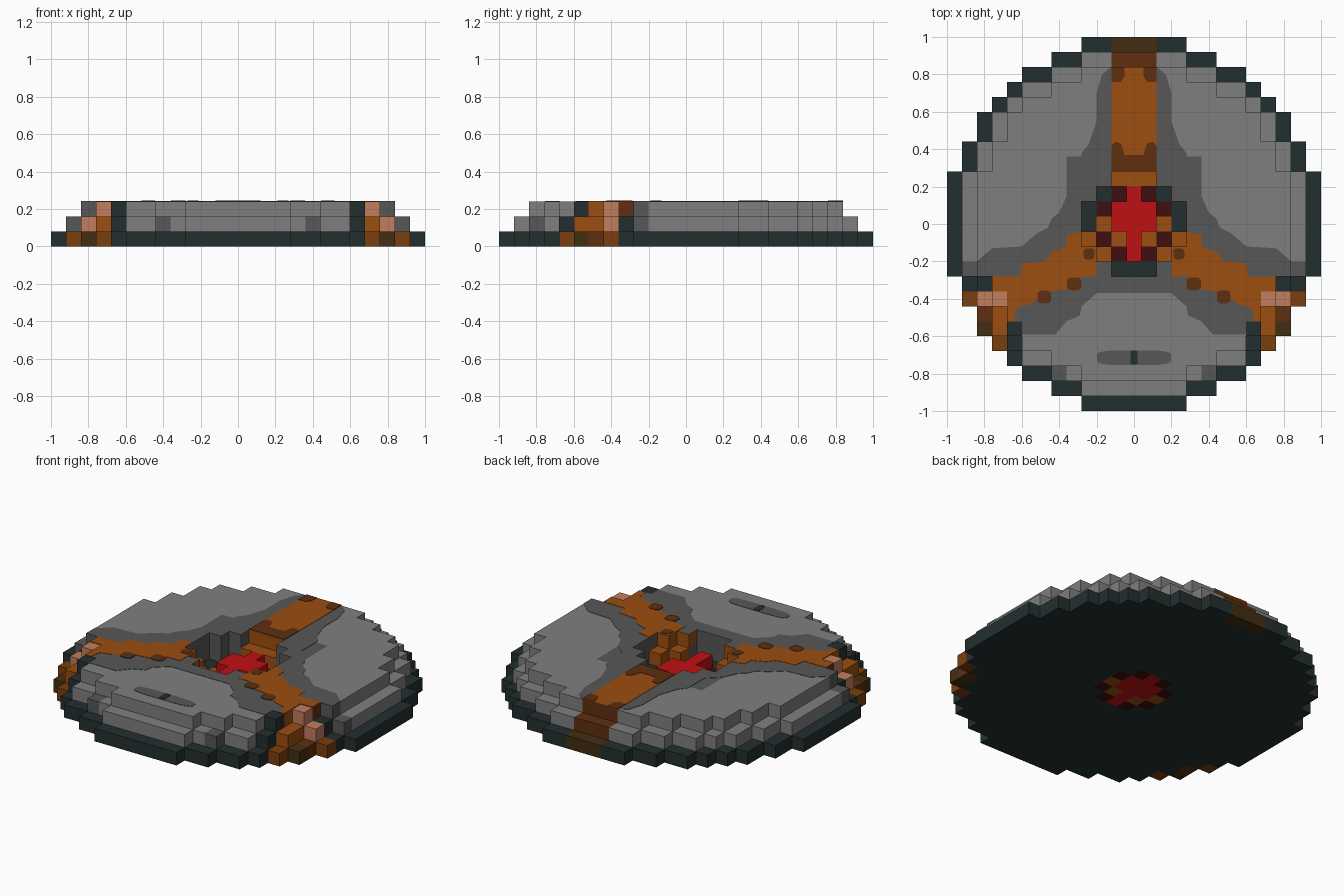
import bpy, bmesh, math
from mathutils import Vector

cube = bpy.data.objects.get("Cube")
if cube:
    bpy.data.objects.remove(cube, do_unlink=True)

U = 0.08          # block size
COLOURS = {       # sRGB 0-255
    "light_grey": (127, 127, 127), "dark_grey": (87, 87, 87),
    "charcoal": (35, 47, 47), "orange": (156, 78, 16),
    "rust": (122, 62, 14), "brown": (94, 47, 16),
    "olive_brown": (68, 46, 18), "peach": (194, 125, 95),
    "maroon": (62, 14, 16), "red": (192, 16, 19),
}


def linear(v):
    v /= 255
    return v / 12.92 if v <= 0.04045 else ((v + 0.055) / 1.055) ** 2.4


MATS = {}
for name, rgb in COLOURS.items():
    m = bpy.data.materials.new(name)
    m.use_nodes = True
    col = tuple(linear(c) for c in rgb) + (1.0,)
    m.diffuse_color = col
    bsdf = next(n for n in m.node_tree.nodes if n.type == 'BSDF_PRINCIPLED')
    bsdf.inputs["Base Color"].default_value = col
    bsdf.inputs["Roughness"].default_value = 0.8
    MATS[name] = m


def finish(name, bm, colours):
    me = bpy.data.meshes.new(name)
    bm.to_mesh(me)
    bm.free()
    for c in colours:
        me.materials.append(MATS[c])
    ob = bpy.data.objects.new(name, me)
    bpy.context.collection.objects.link(ob)
    return ob


# Stepped disc: half widths in blocks per row, for the three layers
ROWS = [
    [12, 12, 12, 12, 11, 11, 10, 10, 9, 8, 7, 5, 3],
    [11, 11, 11, 11, 10, 10, 9, 9, 8, 7, 5, 3],
    [10, 10, 10, 10, 9, 9, 8, 8, 7, 5, 3],
]


def in_well(i, j):
    a, b = abs(i), abs(j)
    return (a <= 1 and b <= 3) or (a <= 2 and b <= 2) or (a <= 3 and b <= 1)


cells = {}
for k, rows in enumerate(ROWS):
    for j in range(1 - len(rows), len(rows)):
        w = rows[abs(j)]
        for i in range(-w, w + 1):
            if k and in_well(i, j):
                continue
            if k == 0:
                colour = "charcoal"
            elif max(abs(i), abs(j)) <= 4:
                colour = "dark_grey"       # walls of the centre well
            else:
                colour = "light_grey"
            cells[i, j, k] = colour


def paint(colour, *spots):
    """Set blocks on both sides of the mirror plane."""
    for i, j, k in spots:
        for s in (-1, 1):
            cells[s * i, j, k] = colour


# Red core and the blocks around it in the well
for j in (-1, 0, 1):
    paint("red", (0, j, 0), (1, j, 0))
paint("red", (0, 2, 0), (0, -2, 0))
paint("red", (0, 2, 1), (0, 1, 1), (0, 0, 1), (0, -1, 1), (0, -2, 1),
      (1, 0, 1), (1, 1, 1))
paint("maroon", (2, 1, 0), (1, 2, 0), (1, -2, 0), (2, -1, 0))
paint("orange", (2, 0, 0), (1, -1, 0))
paint("orange", (0, 3, 1), (1, 3, 1), (3, -1, 1), (2, -2, 1))
# Inner ends of the bands
paint("orange", (0, 4, 2), (1, 4, 2), (2, -3, 2), (3, -2, 2))
# Outer end of the rear band
for i in (0, 1):
    paint("brown", (i, 10, 2), (i, 11, 1))
    paint("olive_brown", (i, 12, 0))
# Outer ends of the two front bands
paint("peach", (9, -5, 2), (10, -5, 1))
paint("orange", (8, -6, 2), (9, -6, 1), (9, -7, 1))
paint("rust", (11, -5, 0), (9, -8, 0))
paint("brown", (9, -4, 2), (10, -6, 0))
paint("olive_brown", (10, -7, 0))
paint("charcoal", (8, -7, 2), (8, -8, 1), (10, -4, 1))
paint("dark_grey", (10, -3, 2), (11, -3, 1), (5, -10, 1))

DIRS = [(1, 0, 0), (-1, 0, 0), (0, 1, 0), (0, -1, 0), (0, 0, 1), (0, 0, -1)]


def build_blocks(name, keep):
    """Mesh the outer faces of the chosen blocks."""
    bm = bmesh.new()
    part = [c for c in cells if keep(c)]
    used = sorted({cells[c] for c in part})
    for c in part:
        mid = Vector((c[0], c[1], c[2] + 0.5)) * U
        for d in DIRS:
            if (c[0] + d[0], c[1] + d[1], c[2] + d[2]) in cells:
                continue
            n = Vector(d)
            u = Vector((d[1], d[2], d[0]))
            v = n.cross(u)
            h = U / 2
            f = bm.faces.new([bm.verts.new(mid + h * (n + a * u + b * v))
                              for a, b in ((-1, -1), (1, -1), (1, 1), (-1, 1))])
            f.material_index = used.index(cells[c])
    bmesh.ops.remove_doubles(bm, verts=bm.verts, dist=1e-4)
    finish(name, bm, used)


def is_core(c):
    return cells[c] in ("red", "maroon")


build_blocks("core", is_core)
for k, name in enumerate(("base_layer", "middle_layer", "top_layer")):
    build_blocks(name, lambda c: c[2] == k and not is_core(c))


# Painted markings: thin plates on the top face
def plate(name, colour, pts, level=1, mirror=False):
    bm = bmesh.new()
    z0, z1 = 3 * U, 3 * U + 0.002 * level
    for s in ((1, -1) if mirror else (1,)):
        lo = [bm.verts.new((s * x, y, z0)) for x, y in pts]
        hi = [bm.verts.new((s * x, y, z1)) for x, y in pts]
        bm.faces.new(lo)
        bm.faces.new(hi)
        for a in range(len(pts)):
            b = (a + 1) % len(pts)
            bm.faces.new((lo[a], lo[b], hi[b], hi[a]))
    bmesh.ops.recalc_face_normals(bm, faces=bm.faces)
    bmesh.ops.triangulate(bm, faces=[f for f in bm.faces if len(f.verts) > 4])
    finish(name, bm, [colour])


def blob(cx, cy, rx, ry, n=12, p=0.6):
    out = []
    for a in range(n):
        t = math.tau * (a + 0.5) / n
        c, s = math.cos(t), math.sin(t)
        out.append((cx + rx * math.copysign(abs(c) ** p, c),
                    cy + ry * math.copysign(abs(s) ** p, s)))
    return out


plate("band_shadow_border", "dark_grey", [
    (.12, .84), (.17, .8), (.2, .7), (.2, .55), (.24, .43), (.28, .38),
    (.28, .22), (.36, .15), (.4, .06), (.44, .03), (.46, -.02), (.52, -.05),
    (.6, -.12), (.76, -.13), (.84, -.2), (.84, -.28), (.76, -.28),
    (.68, -.36), (.68, -.52), (.6, -.52), (.6, -.59), (.42, -.59),
    (.36, -.52), (.29, -.49), (.28, -.44), (.2, -.37), (0, -.37), (0, -.28),
    (.12, -.28), (.12, -.2), (.2, -.2), (.2, -.12), (.28, -.12), (.28, .12),
    (.2, .12), (.2, .2), (.12, .2)], 1, True)
plate("front_band", "orange", [
    (.28, -.04), (.36, -.06), (.36, -.12), (.44, -.15), (.48, -.2),
    (.6, -.21), (.61, -.28), (.76, -.28), (.76, -.36), (.68, -.36),
    (.68, -.52), (.64, -.52), (.63, -.45), (.56, -.43), (.45, -.36),
    (.36, -.35), (.28, -.28), (.2, -.28), (.2, -.2), (.2, -.12),
    (.28, -.12)], 2, True)
plate("rear_band", "orange",
      [(-.12, .28), (.12, .28), (.12, .84), (-.12, .84)], 2)
plate("rear_band_inner_stain", "brown", [
    (-.12, .28), (.12, .28), (.12, .42), (.1, .44), (.07, .43), (.05, .37),
    (-.05, .37), (-.07, .43), (-.1, .44), (-.12, .42)], 3)
plate("rear_band_outer_stain", "brown",
      [(.05, .84), (.05, .79), (.07, .76), (.12, .76), (.12, .84)], 3, True)
for n, spot in enumerate([(.24, -.16, .03, .03), (.32, -.32, .04, .035),
                          (.48, -.39, .038, .035)]):
    plate(f"front_band_stain_{n + 1}", "brown", blob(*spot), 3, True)
plate("front_spot", "dark_grey", blob(0, -.715, .2, .04, 20, 0.5))
plate("front_notch", "charcoal", blob(0, -.715, .02, .038, 12, 0.4), 2)
